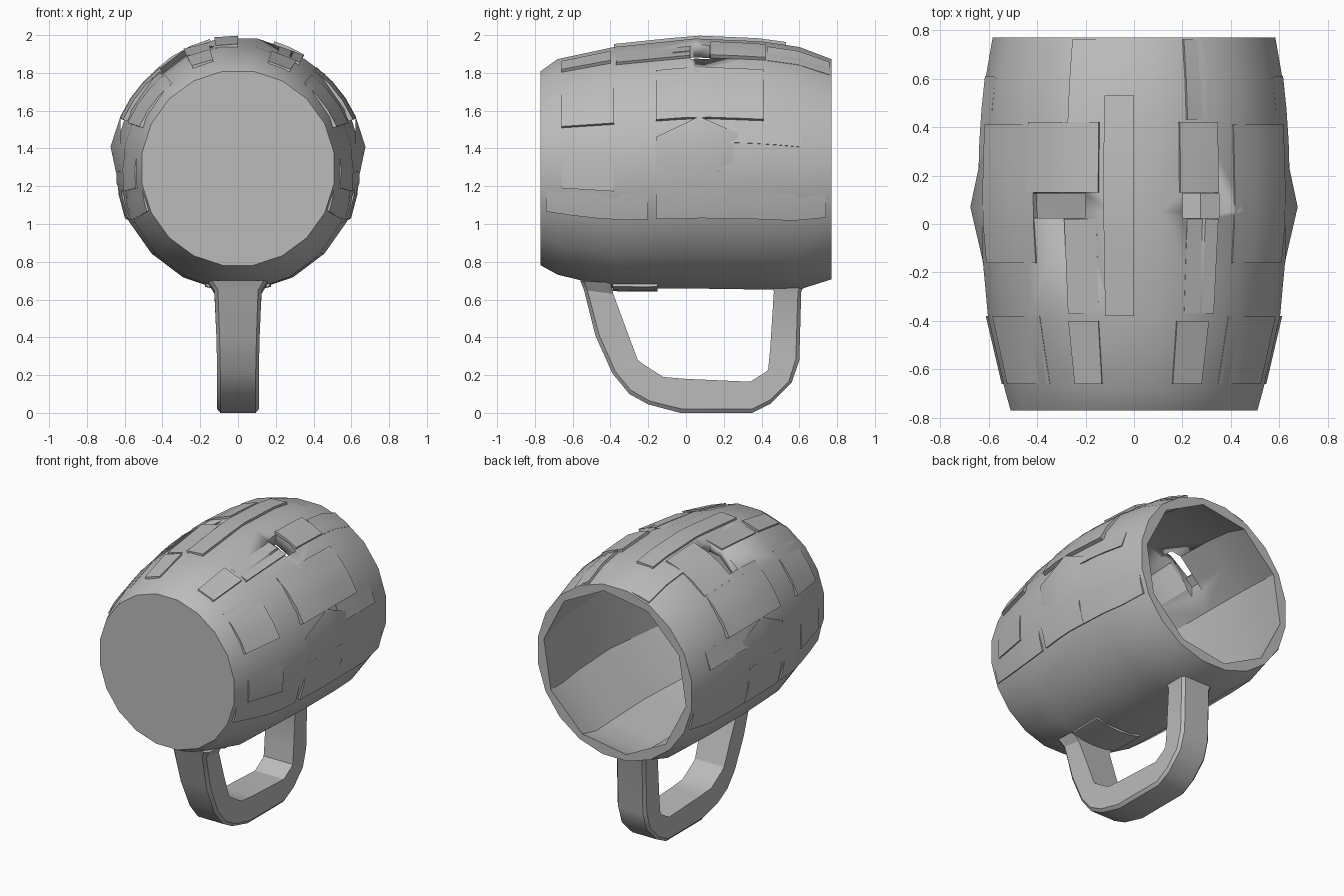
import bpy, bmesh, math
from mathutils import Vector

cube = bpy.data.objects.get("Cube")
if cube:
    bpy.data.objects.remove(cube, do_unlink=True)

clay = bpy.data.materials.new("plain grey")
clay.use_nodes = True
GREY = (0.5, 0.5, 0.5, 1)
clay.diffuse_color = GREY
clay.node_tree.nodes["Principled BSDF"].inputs["Base Color"].default_value = GREY

# Barrel profile: y, half width, lowest z, highest z
PROFILE = [(-0.77, 0.515, 0.775, 1.815), (-0.68, 0.54, 0.725, 1.88),
           (-0.38, 0.61, 0.65, 1.945), (0.05, 0.65, 0.65, 1.99),
           (0.4, 0.64, 0.645, 1.975), (0.6, 0.62, 0.645, 1.945), (0.77, 0.59, 0.7, 1.88)]
SIDES = 20


def surface(angle, y, lift=0.0):
    """Point on the barrel at an angle in degrees (0 = left, 90 = top)."""
    for a, b in zip(PROFILE, PROFILE[1:]):
        if y <= b[0]:
            break
    t = (y - a[0]) / (b[0] - a[0])
    w, lo, hi = (a[i] + t * (b[i] - a[i]) for i in (1, 2, 3))
    r = math.radians(angle)
    return Vector(((w + lift) * math.cos(r), y,
                   (lo + hi) / 2 + ((hi - lo) / 2 + lift) * math.sin(r)))


def finish(name, bm, angle=25):
    bmesh.ops.recalc_face_normals(bm, faces=bm.faces)
    mesh = bpy.data.meshes.new(name)
    bm.to_mesh(mesh)
    bm.free()
    mesh.materials.append(clay)
    ob = bpy.data.objects.new(name, mesh)
    bpy.context.collection.objects.link(ob)
    bpy.ops.object.select_all(action='DESELECT')
    ob.select_set(True)
    bpy.context.view_layer.objects.active = ob
    bpy.ops.object.shade_smooth_by_angle(angle=math.radians(angle))
    return ob


def bridge(bm, a, b):
    for i in range(len(a)):
        j = (i + 1) % len(a)
        bm.faces.new((a[i], a[j], b[j], b[i]))


def ring_point(i, y, lift):
    """Round outside; broad flat boards, two steps wide, inside."""
    step = 360 / SIDES
    a = (i + 0.5) * step
    if lift and i % 2:
        return (surface(a - step, y, lift) + surface(a + step, y, lift)) / 2
    return surface(a, y, lift)


# Hollow barrel, closed at the front and open at the back
bm = bmesh.new()
stations = [(p[0], 0.0) for p in PROFILE]
stations += [(p[0], -0.045) for p in reversed(PROFILE[1:])]
rings = [[bm.verts.new(ring_point(i, y, lift)) for i in range(SIDES)]
         for y, lift in stations]
for a, b in zip(rings, rings[1:]):
    bridge(bm, a, b)
bm.faces.new(rings[0])
bm.faces.new(rings[-1])
barrel = finish("barrel", bm)

# Openings between the upper staves
for label, x0, x1 in (("left", 0.2, 0.35), ("right", -0.45, -0.2)):
    bm = bmesh.new()
    bmesh.ops.create_cube(bm, size=1)
    for v in bm.verts:
        v.co = Vector(((x0 + x1) / 2 + v.co.x * (x1 - x0), 0.075 + v.co.y * 0.1,
                       1.85 + v.co.z * 0.4))
    cutter = finish(label + "_gap_cutter", bm)
    cutter.hide_render = True
    cutter.hide_viewport = True
    cut = barrel.modifiers.new(label + " gap", 'BOOLEAN')
    cut.operation = 'DIFFERENCE'
    cut.solver = 'EXACT'
    cut.object = cutter


def plank(name, a0, a1, y0, y1, lift0, lift1):
    """Stave on the barrel surface, tilted so that one long edge stands proud."""
    bm = bmesh.new()
    na = max(1, round((a1 - a0) / 9))
    ny = max(1, round((y1 - y0) / 0.15))
    layers = []
    for sunk in (0, 0.025):
        layers.append([[bm.verts.new(surface(a0 + (a1 - a0) * i / na,
                                             y0 + (y1 - y0) * j / ny,
                                             lift0 + (lift1 - lift0) * i / na - sunk))
                        for i in range(na + 1)] for j in range(ny + 1)])
    for g in layers:
        for j in range(ny):
            for i in range(na):
                bm.faces.new((g[j][i], g[j][i + 1], g[j + 1][i + 1], g[j + 1][i]))

    def rim(g):
        return (g[0][:-1] + [r[-1] for r in g[:-1]]
                + g[-1][:0:-1] + [r[0] for r in g[:0:-1]])
    bridge(bm, rim(layers[0]), rim(layers[1]))
    finish(name, bm)


# Staves along the crown
CROWN = [(90, 101, -0.38, 0.53, 0.008, 0.012), (101, 115, 0.42, 0.76, -0.004, 0.01),
         (58, 73, 0.13, 0.42, 0.014, 0.01), (103, 133, 0.13, 0.42, 0.01, 0.004),
         (60, 73, -0.66, -0.4, 0.014, 0.004), (104, 116, -0.66, -0.4, 0.004, 0.014),
         (58, 70, -0.37, 0.02, 0.01, -0.006), (104, 116, -0.37, 0.02, -0.006, 0.01),
         (58, 70, 0.43, 0.76, -0.004, 0.01)]
for n, spec in enumerate(CROWN):
    plank(f"crown_stave_{n + 1}", *spec)

# Staves down both sides, and under the barrel
FLANK = [(21, 50, -0.16, 0.41, 0.022, 0.0), (21, 50, -0.66, -0.38, 0.016, -0.004),
         (10, 21, 0.2, 0.61, 0.006, -0.006), (-11, 10, -0.66, -0.38, 0.008, -0.006),
         (-25, -3, -0.16, 0.22, 0.012, -0.006), (-25, -11, 0.22, 0.74, 0.01, -0.006),
         (-25, -11, -0.74, -0.2, 0.01, -0.006)]
for side in ("left", "right"):
    for n, (a0, a1, y0, y1, low, high) in enumerate(FLANK):
        if side == "right":
            a0, a1, low, high = 180 - a1, 180 - a0, high, low
        plank(f"{side}_stave_{n + 1}", a0, a1, y0, y1, low, high)
plank("lower_stave", 254, 286, -0.39, -0.15, 0.008, 0.008)

# Bulged boss on each side
for side in (-1, 1):
    bm = bmesh.new()
    base = [bm.verts.new((side * 0.622, y, z)) for y, z in
            ((-0.16, 1.3), (0.07, 1.16), (0.32, 1.3), (0.32, 1.46), (0.07, 1.57), (-0.16, 1.46))]
    tip = bm.verts.new((side * 0.675, 0.07, 1.41))
    bm.faces.new(base)
    for i in range(6):
        bm.faces.new((base[i], base[(i + 1) % 6], tip))
    finish(("right" if side < 0 else "left") + "_boss", bm, 40)

# Handle: outer and inner edge points (y, z) with half widths
HANDLE = [((-0.56, 0.70), (-0.40, 0.69), 0.16), ((-0.54, 0.65), (-0.385, 0.63), 0.125),
          ((-0.48, 0.41), (-0.315, 0.44), 0.115), ((-0.39, 0.21), (-0.255, 0.28), 0.11),
          ((-0.30, 0.10), (-0.23, 0.26), 0.11), ((-0.2, 0.045), (-0.12, 0.19), 0.11),
          ((-0.03, 0.0), (0.0, 0.18), 0.11), ((0.35, 0.0), (0.34, 0.165), 0.11),
          ((0.45, 0.05), (0.42, 0.215), 0.11), ((0.56, 0.16), (0.435, 0.23), 0.11),
          ((0.6, 0.28), (0.445, 0.33), 0.11), ((0.61, 0.64), (0.465, 0.64), 0.11),
          ((0.63, 0.69), (0.45, 0.69), 0.13)]
bm = bmesh.new()
loops = []
for outer, inner, w in HANDLE:
    o, i = Vector((0, *outer)), Vector((0, *inner))
    chamfer = o.lerp(i, 0.12)
    loops.append([bm.verts.new(p + Vector((x, 0, 0))) for p, x in
                  ((o, -w * 0.85), (o, w * 0.85), (chamfer, w),
                   (i, w), (i, -w), (chamfer, -w))])
for a, b in zip(loops, loops[1:]):
    bridge(bm, a, b)
bm.faces.new(loops[0])
bm.faces.new(loops[-1])
finish("handle", bm, 28)
